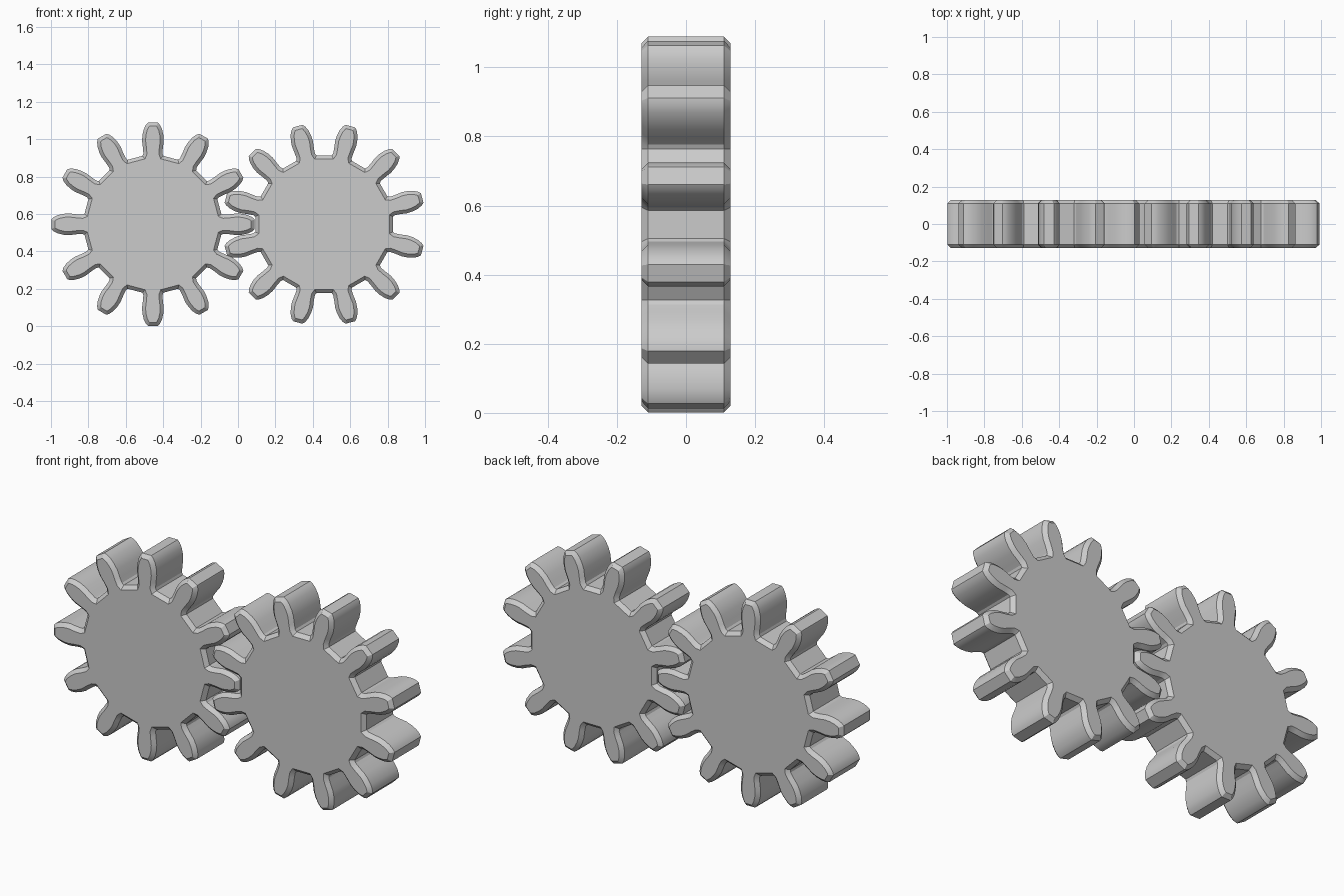
import bpy
import bmesh
from math import radians, sin, cos, asin, tau

cube = bpy.data.objects.get("Cube")
if cube:
    bpy.data.objects.remove(cube, do_unlink=True)

steel = bpy.data.materials.new("light_grey")
steel.use_nodes = True
colour = (0.6, 0.6, 0.6, 1)
steel.diffuse_color = colour
steel.node_tree.nodes["Principled BSDF"].inputs["Base Color"].default_value = colour

TEETH = 12
AXLE_Z = 0.545
HALF_DEPTH = 0.129
CHAMFER = 0.019
# Half tooth flank: radius, half width
FLANK = [(0.37, 0.056), (0.382, 0.051), (0.41, 0.053), (0.45, 0.058), (0.48, 0.056),
         (0.51, 0.049), (0.532, 0.038), (0.544, 0.026)]


def gear(name, x, phase):
    bm = bmesh.new()
    # Outline of the front face, tooth by tooth
    half_tooth = [(r, asin(w / r)) for r, w in FLANK]
    tooth = [(r, -a) for r, a in half_tooth] + [(r, a) for r, a in reversed(half_tooth)]
    ring = []
    for i in range(TEETH):
        centre = phase + tau * i / TEETH
        for r, a in tooth:
            ring.append(bm.verts.new((r * cos(centre + a), -HALF_DEPTH, r * sin(centre + a))))
    front = bm.faces.new(ring)

    # Thickness
    ext = bmesh.ops.extrude_face_region(bm, geom=[front], use_keep_orig=True)
    back = [v for v in ext["geom"] if isinstance(v, bmesh.types.BMVert)]
    bmesh.ops.translate(bm, verts=back, vec=(0, 2 * HALF_DEPTH, 0))
    bmesh.ops.recalc_face_normals(bm, faces=bm.faces)

    # Chamfered rims on both faces
    rims = [e for e in bm.edges if abs(e.verts[0].co.y - e.verts[1].co.y) < 0.001]
    bmesh.ops.bevel(bm, geom=rims, offset=CHAMFER, offset_type='OFFSET', segments=1,
                    affect='EDGES', clamp_overlap=True)

    mesh = bpy.data.meshes.new(name)
    bm.to_mesh(mesh)
    bm.free()
    mesh.materials.append(steel)
    obj = bpy.data.objects.new(name, mesh)
    obj.location = (x, 0, AXLE_Z)
    bpy.context.collection.objects.link(obj)

    # Smooth flanks, sharp rims
    bpy.ops.object.select_all(action='DESELECT')
    obj.select_set(True)
    bpy.context.view_layer.objects.active = obj
    bpy.ops.object.shade_smooth_by_angle(angle=radians(25))


# Two meshing gears, the second turned by half a tooth
gear("right_gear", -0.455, 0)
gear("left_gear", 0.46, tau / TEETH / 2)
